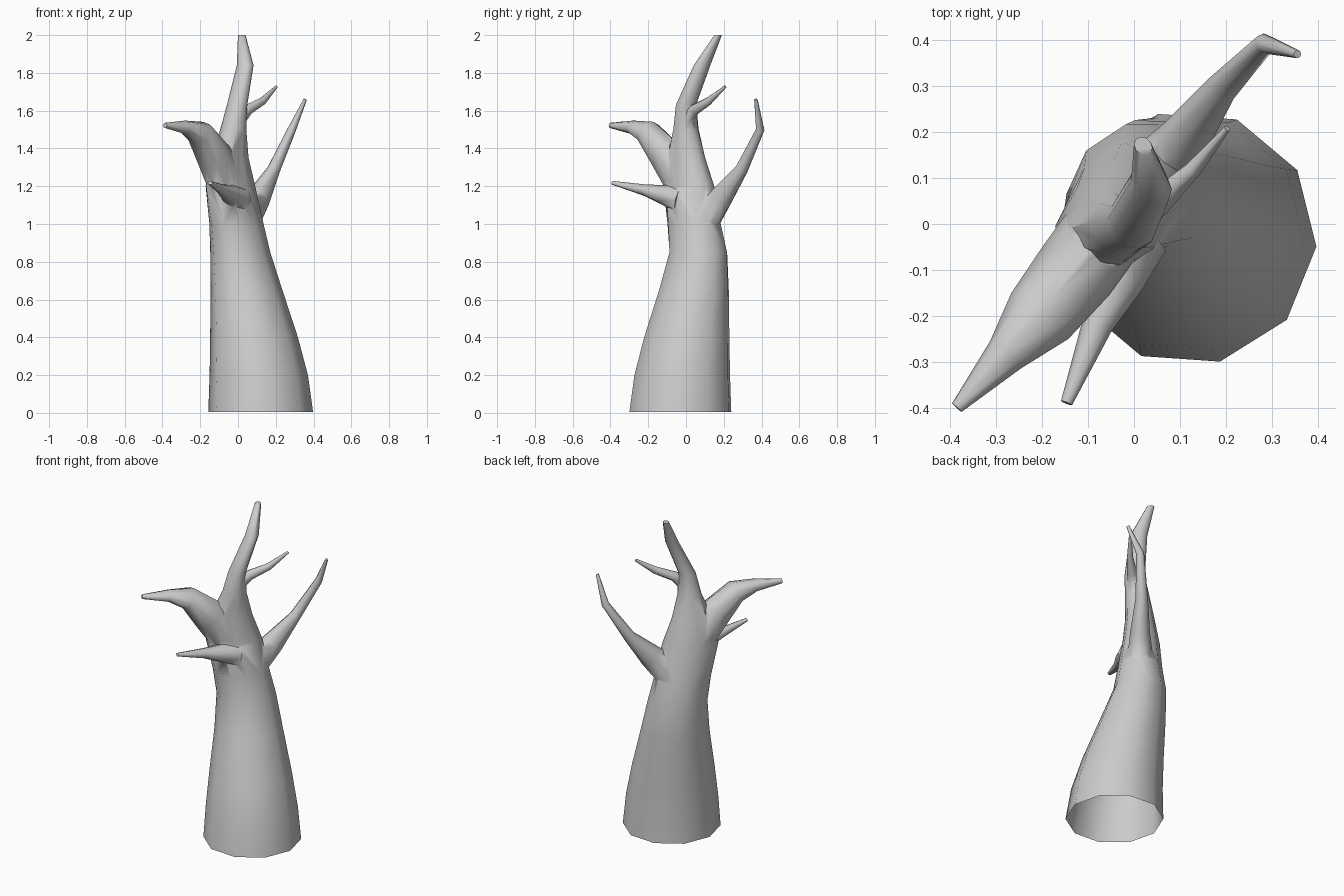
import bpy, bmesh, math
from mathutils import Vector

if "Cube" in bpy.data.objects:
    bpy.data.objects.remove(bpy.data.objects["Cube"])

SIDE = Vector((1, -1, 0)).normalized()   # thin direction shared by the whole tree


def tube(name, rings, sides, flat=False):
    """Closed loft through rings of (x, y, z, radius along SIDE, other radius)."""
    bm = bmesh.new()
    pts = [Vector(r[:3]) for r in rings]
    loops = []
    for i, r in enumerate(rings):
        t = Vector((0, 0, 1))
        if not flat:
            t = (pts[min(i + 1, len(pts) - 1)] - pts[max(i - 1, 0)]).normalized()
        a = (SIDE - t * SIDE.dot(t)).normalized()
        b = t.cross(a)
        loop = []
        for k in range(sides):
            ang = math.radians(5) + 2 * math.pi * k / sides
            loop.append(bm.verts.new(pts[i] + a * r[3] * math.cos(ang) + b * r[4] * math.sin(ang)))
        loops.append(loop)
    for lo, hi in zip(loops, loops[1:]):
        for k in range(sides):
            n = (k + 1) % sides
            bm.faces.new((lo[k], lo[n], hi[n], hi[k]))
    bm.faces.new(loops[0][::-1])
    bm.faces.new(loops[-1])
    bmesh.ops.recalc_face_normals(bm, faces=bm.faces)
    me = bpy.data.meshes.new(name)
    bm.to_mesh(me)
    bm.free()
    ob = bpy.data.objects.new(name, me)
    bpy.context.collection.objects.link(ob)
    return ob


# Trunk running up into the tallest limb
trunk = tube("tree_trunk", [
    (.12, -.03, .005, .278, .278), (.11, -.02, .2, .26, .262), (.085, .004, .4, .231, .235),
    (.045, .042, .65, .187, .195), (.012, .065, .85, .15, .17), (-.008, .043, 1.0, .128, .162),
    (-.04, .015, 1.2, .105, .162), (-.045, 0, 1.35, .085, .12), (-.025, 0, 1.5, .07, .068),
    (-.005, 0, 1.63, .058, .05), (.038, .085, 1.84, .05, .038), (.02, .17, 2.0, .022, .018)],
    10, flat=True)

# Side branches
branches = {
    "small_twig": [(-.01, -.01, 1.53, .03, .04), (.05, .045, 1.605, .03, .03),
                   (.13, .12, 1.65, .018, .022), (.203, .208, 1.727, .007, .008)],
    "back_branch": [(.02, .08, .99, .08, .09), (.11, .185, 1.14, .056, .07),
                    (.19, .295, 1.29, .035, .034), (.285, .393, 1.5, .023, .022),
                    (.356, .37, 1.66, .009, .009)],
    "front_branch": [(-.06, -.01, 1.2, .09, .1), (-.125, -.1, 1.36, .09, .1),
                     (-.205, -.2, 1.485, .08, .066), (-.28, -.285, 1.512, .045, .036),
                     (-.386, -.4, 1.522, .014, .014)],
    "front_spike": [(.0, -.03, 1.13, .075, .075), (-.035, -.12, 1.155, .058, .052),
                    (-.08, -.22, 1.18, .034, .03), (-.147, -.39, 1.218, .013, .01)],
}

# Merge every branch into the trunk
bpy.context.view_layer.objects.active = trunk
trunk.select_set(True)
for name, rings in branches.items():
    br = tube(name, rings, 8)
    mod = trunk.modifiers.new(name, 'BOOLEAN')
    mod.operation = 'UNION'
    mod.solver = 'EXACT'
    mod.object = br
    bpy.ops.object.modifier_apply(modifier=mod.name)
    bpy.data.objects.remove(br)

# Open underside
bm = bmesh.new()
bm.from_mesh(trunk.data)
bottom = [f for f in bm.faces if f.calc_center_median().z < .02]
bmesh.ops.delete(bm, geom=bottom, context='FACES')
bm.to_mesh(trunk.data)
bm.free()

bpy.ops.object.shade_smooth_by_angle(angle=math.radians(60))
